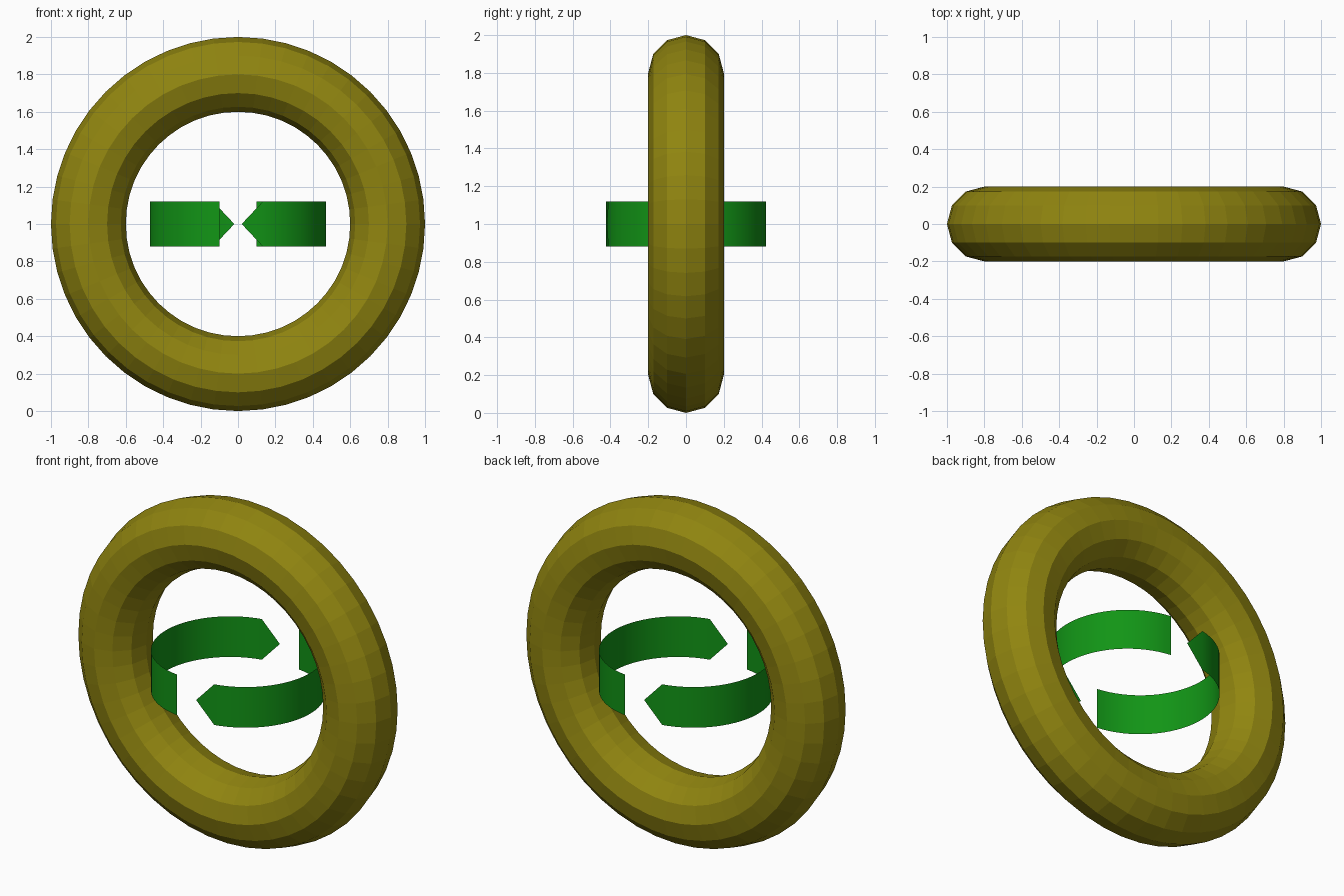
import bpy, bmesh
from math import pi, sin, cos, radians

if "Cube" in bpy.data.objects:
    bpy.data.objects.remove(bpy.data.objects["Cube"])


def material(name, rgb):
    m = bpy.data.materials.new(name)
    m.diffuse_color = (*rgb, 1)
    m.use_nodes = True
    m.node_tree.nodes["Principled BSDF"].inputs["Base Color"].default_value = m.diffuse_color
    return m


olive = material("olive", (0.28, 0.235, 0.005))
green = material("green", (0.006, 0.30, 0.008))

# Upright faceted ring
bpy.ops.mesh.primitive_torus_add(major_radius=0.8, minor_radius=0.2,
                                 major_segments=48, minor_segments=12,
                                 location=(0, 0, 1), rotation=(pi / 2, 0, 0))
ring = bpy.context.object
ring.name = "ring"
ring.data.materials.append(olive)


# Thin curved arrow: a half-circle band ending in a point
def curved_arrow(name, turn):
    cx, cy, r = 0.048, 0.004, 0.424
    tail, shoulder, tip = radians(83), radians(-78.5), radians(-93.8)
    steps, half = 32, 0.12
    bm = bmesh.new()

    def point(a, z):
        return bm.verts.new((cx + r * cos(a), cy + r * sin(a), z))

    rows = []
    for i in range(steps + 1):
        a = tail + (shoulder - tail) * i / steps
        rows.append((point(a, -half), point(a, half)))
    for (a0, a1), (b0, b1) in zip(rows, rows[1:]):
        bm.faces.new((b0, a0, a1, b1)[::-1])
    bm.faces.new((rows[-1][0], rows[-1][1], point(tip, 0)))
    bmesh.ops.recalc_face_normals(bm, faces=bm.faces)
    bm.normal_update()
    bm.faces.ensure_lookup_table()
    mid = bm.faces[steps // 2]
    if mid.normal.x < 0:
        bmesh.ops.reverse_faces(bm, faces=bm.faces)
    for f in bm.faces:
        f.smooth = True
    mesh = bpy.data.meshes.new(name)
    bm.to_mesh(mesh)
    bm.free()
    mesh.materials.append(green)
    obj = bpy.data.objects.new(name, mesh)
    obj.location.z = 1
    obj.rotation_euler.z = turn
    bpy.context.collection.objects.link(obj)


curved_arrow("right_arrow", 0)
curved_arrow("left_arrow", pi)
